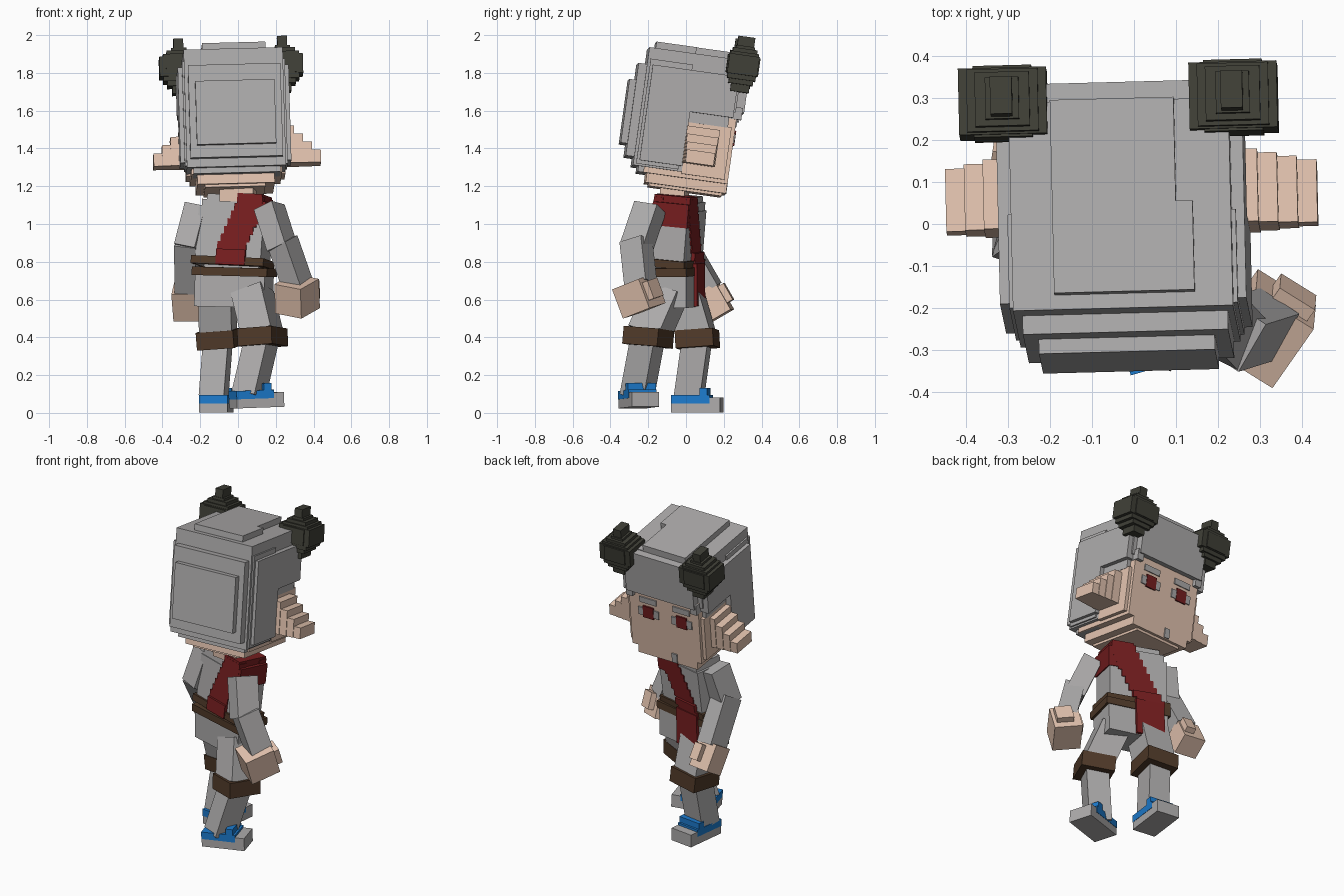
import bpy, bmesh, math
from mathutils import Matrix, Vector


def material(name, r, g, b):
    m = bpy.data.materials.new(name)
    m.diffuse_color = (r, g, b, 1)
    return m


GRAY = material("stone_gray", 0.42, 0.41, 0.41)
SKIN = material("skin", 0.77, 0.55, 0.43)
RED = material("dark_red", 0.185, 0.013, 0.014)
BROWN = material("leather_brown", 0.080, 0.042, 0.022)
DARK = material("charcoal", 0.050, 0.050, 0.038)
BLUE = material("shoe_blue", 0.012, 0.20, 0.62)


def frame(x, y, z, yaw=0, pitch=0, roll=0):
    return (Matrix.Translation((x, y, z)) @ Matrix.Rotation(math.radians(yaw), 4, 'Z')
            @ Matrix.Rotation(math.radians(pitch), 4, 'X')
            @ Matrix.Rotation(math.radians(roll), 4, 'Y'))


def part(name, mat, mtx, boxes):
    """One object made of boxes given as (x0, x1, y0, y1, z0, z1) in a local frame."""
    bm = bmesh.new()
    for x0, x1, y0, y1, z0, z1 in boxes:
        m = (Matrix.Translation(((x0 + x1) / 2, (y0 + y1) / 2, (z0 + z1) / 2))
             @ Matrix.Diagonal((x1 - x0, y1 - y0, z1 - z0, 1)))
        bmesh.ops.create_cube(bm, size=1, matrix=m)
    me = bpy.data.meshes.new(name)
    bm.to_mesh(me)
    bm.free()
    me.materials.append(mat)
    ob = bpy.data.objects.new(name, me)
    ob.matrix_world = mtx
    bpy.context.collection.objects.link(ob)
    return ob


def limb(name, mat, a, b, w, d, yaw):
    """Box running from point a to point b, turned by yaw about its length."""
    a, b = Vector(a), Vector(b)
    z = (b - a).normalized()
    t = math.radians(yaw)
    x = Vector((math.cos(t), math.sin(t), 0))
    x = (x - z * x.dot(z)).normalized()
    rot = Matrix((x, z.cross(x), z)).transposed().to_4x4()
    part(name, mat, Matrix.Translation(a) @ rot,
         [(-w / 2, w / 2, -d / 2, d / 2, 0, (b - a).length)])


# ---- head (tilted, face looks along +y) ----
HEAD = frame(-0.01, 0, 1.195, 1.3, -8, -1.5)
part("skull", SKIN, HEAD, [
    (-.17, .15, -.20, .19, -.025, .03),
    (-.21, .20, -.22, .21, -.01, .06),
    (-.24, .24, -.24, .21, .04, .45),
    (-.262, .262, -.04, .19, .06, .34)])
part("hair", GRAY, HEAD, [
    (-.165, .17, -.265, -.05, .69, .737),
    (-.165, .13, -.05, .20, .69, .737),
    (-.265, .26, -.30, .20, .42, .70),
    (-.235, .235, -.25, .245, .425, .695),
    (-.265, .26, -.30, -.04, .07, .43),
    (-.23, .23, -.27, -.08, .04, .1),
    (-.264, .264, -.10, .17, .335, .43),
    (-.298, .29, -.27, .19, .39, .61),
    (-.298, .29, -.27, -.04, .10, .40),
    (-.275, .27, -.285, -.06, .08, .64),
    (-.245, .245, -.345, -.25, .115, .61),
    (-.21, .21, -.38, -.30, .18, .52)])
# stepped fringe on both temples
part("fringe", GRAY, HEAD, [
    (s * .222 - .022, s * .222 + .022, .15, .235, .385, .45) for s in (-1, 1)])

for s, side in ((-1, "left"), (1, "right")):
    # ear: staircase getting lower outwards
    ear = []
    for i in range(4):
        xa, xb = s * (.25 + .045 * i) + .01, s * (.305 + .046 * i) + .01
        ear.append((min(xa, xb), max(xa, xb), -.045 + .004 * i, .13 - .004 * i,
                    .118, .315 - .043 * i))
    part(side + "_ear", SKIN, HEAD, ear)
    # hair bun: stepped ball with a tuft
    part(side + "_hair_bun", DARK, HEAD @ Matrix.Translation((s * .275 - .003, .203, .675)), [
        (-.105, .105, -.08, .08, -.055, .05),
        (-.07, .07, -.086, .086, -.05, .045),
        (-.085, .085, -.075, .075, -.08, .065),
        (-.065, .065, -.065, .065, -.105, .085),
        (-.04, .04, -.05, .05, -.145, .10),
        (-.027, .025, -.045, .045, .09, .15)])
    # eye, eye white and brow plates
    e = s * .115 - .006
    part(side + "_iris", RED, HEAD, [(e - .036, e + .036, .2105, .2195, .25, .328)])
    part(side + "_eye_white", GRAY, HEAD, [(e - .07, e + .07, .2105, .217, .26, .312)])
    part(side + "_brow", GRAY, HEAD, [(e - .058, e + .058, .2105, .217, .348, .385)])
part("mouth", GRAY, HEAD, [(-.072, -.036, .2105, .217, -.005, .055)])
part("neck", SKIN, frame(0, -.06, 1.12, -8), [(-.09, .09, -.065, .065, 0, .11)])

# ---- torso ----
TORSO = frame(-.03, -.055, .775, -16, -5.5, 2.5)
part("torso", GRAY, TORSO, [
    (-.18, .18, -.095, .093, 0, .30),
    (-.165, .165, -.09, .088, .28, .345),
    (-.14, .14, -.085, .08, .33, .375)])
part("torso_belt", BROWN, TORSO, [(-.2, .2, -.108, .103, 0, .042)])
# sash: stepped rows on chest and back, cap over the right shoulder
rows = []
N = 9
for i in range(N):
    t = i / (N - 1)
    z0, z1 = .37 * i / N, .37 * (i + 1) / N
    deep = .113 if i < 2 else .099
    front = -.07 + .175 * t
    back = .018 + .095 * max(0, t - .25) / .75
    rows.append((front - .088, min(front + .088, .17), .05, deep, z0, z1))
    rows.append((back - .08, min(back + .08, .17), -deep - .002, -.05, z0, z1))
rows += [(.03, .165, -.1, .098, .32, .383), (.10, .187, -.1, .098, .22, .345)]
part("sash", RED, TORSO, rows)

# ---- pelvis ----
PELVIS = frame(-.022, -.045, .56, -14, 0, 1.5)
part("pelvis", GRAY, PELVIS, [(-.19, .19, -.108, .095, 0, .20),
                              (-.15, .15, -.08, .08, .19, .23)])
part("pelvis_belt", BROWN, PELVIS, [(-.205, .205, -.12, .10, .165, .21)])
part("sash_end", RED, PELVIS, [(-.16, .02, .07, .112, .005, .23)])

# ---- legs: hip, knee, ankle ----
LEGS = {
    "left": ((-.11, -.01, .64), (-.105, .06, .40), (-.13, .015, .08), -10),
    "right": ((.075, -.10, .64), (.13, -.20, .41), (.055, -.26, .09), -25),
}
for side, (hip, knee, ankle, yaw) in LEGS.items():
    limb(side + "_thigh", GRAY, knee, hip, .175, .18, yaw)
    limb(side + "_shin", GRAY, ankle, knee, .135, .14, yaw)
    part(side + "_cuff", BROWN, frame(knee[0], knee[1], knee[2] - .01, yaw,
                                      4 if side == "left" else -4, -4),
         [(-.10, .10, -.102, .102, -.047, .047)])

# ---- shoes: gray sole and toe, blue upper and strap ----
for side, m in (("left", frame(-.115, .06, .003, -7)),
                ("right", frame(.10, -.25, .028, -74, 2))):
    part(side + "_sole", GRAY, m, [(-.075, .075, -.13, .13, 0, .05),
                                   (-.075, .075, .07, .13, .04, .078)])
    part(side + "_shoe_upper", BLUE, m, [(-.077, .077, -.131, .075, .048, .092),
                                         (-.077, .077, .02, .062, .08, .128)])

# ---- arms: shoulder, elbow, wrist ----
ARMS = {
    "left": ((-.21, .01, 1.09), (-.267, -.03, .87), (-.265, .12, .65), -15),
    "right": ((.165, -.19, 1.09), (.235, -.265, .87), (.315, -.24, .68), -30),
}
for side, (shoulder, elbow, wrist, yaw) in ARMS.items():
    limb(side + "_upper_arm", GRAY, elbow, shoulder, .115, .14, yaw)
    limb(side + "_forearm", GRAY, wrist, Vector(elbow) + Vector((0, 0, .04)), .115, .135, yaw)

# ---- hands with thumbs ----
part("left_hand", SKIN, frame(-.27, .15, .585, -8, 30),
     [(-.07, .07, -.065, .065, -.08, .085), (.0, .06, .05, .10, -.04, .06)])
part("right_hand", SKIN, frame(.315, -.25, .615, -35, 18, 10),
     [(-.085, .08, -.09, .09, -.08, .085), (-.10, -.06, -.02, .06, -.04, .05),
      (-.04, .06, .08, .125, -.04, .06)])
